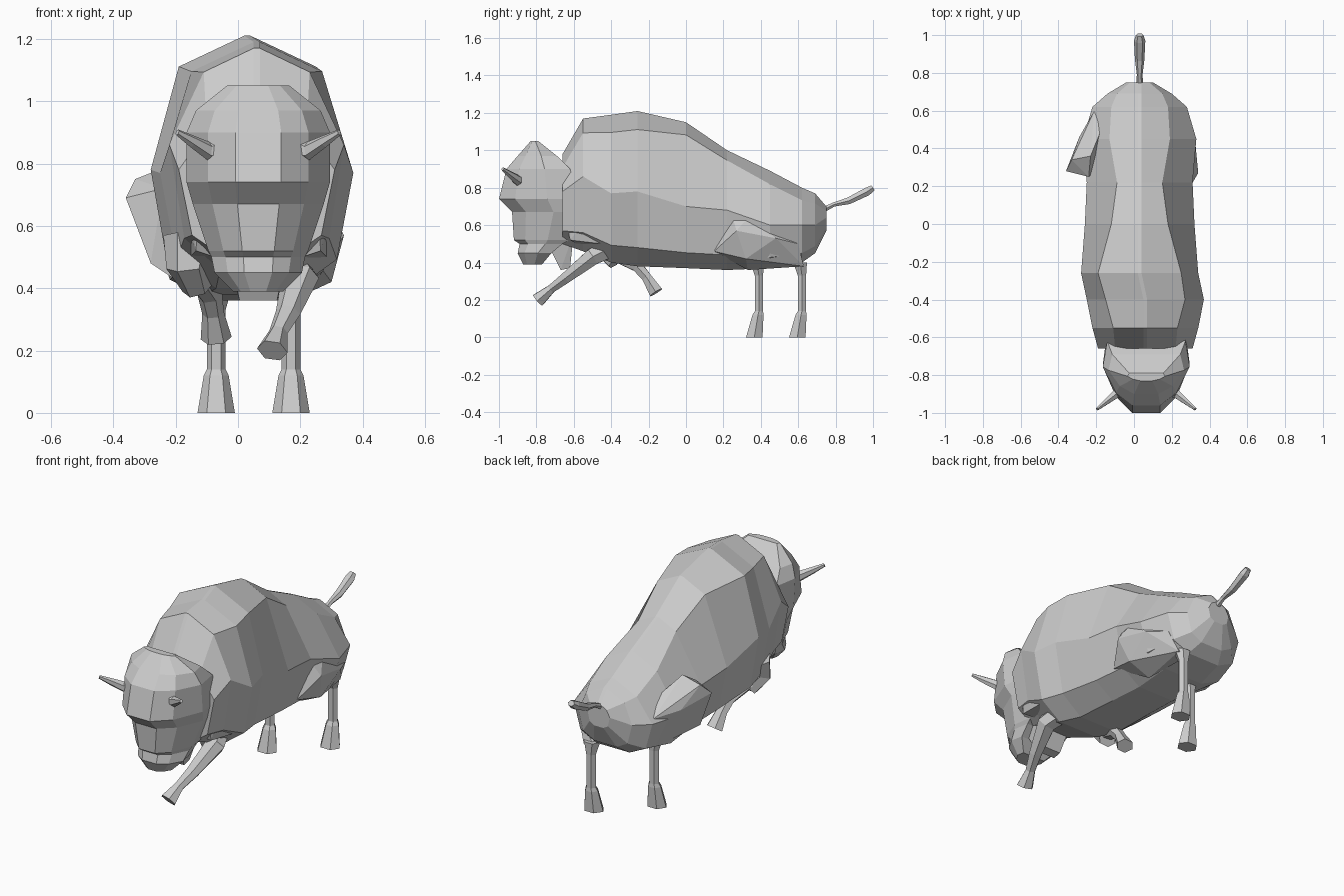
import bpy
import bmesh
from math import cos, sin, pi
from mathutils import Vector

cube = bpy.data.objects.get("Cube")
if cube:
    bpy.data.objects.remove(cube, do_unlink=True)

colour = (.6, .6, .6, 1)
grey = bpy.data.materials.new("hide_grey")
grey.use_nodes = True
grey.diffuse_color = colour
for node in grey.node_tree.nodes:
    if node.type == 'BSDF_PRINCIPLED':
        node.inputs["Base Color"].default_value = colour


def finish(name, bm):
    bmesh.ops.recalc_face_normals(bm, faces=bm.faces[:])
    mesh = bpy.data.meshes.new(name)
    bm.to_mesh(mesh)
    bm.free()
    mesh.materials.append(grey)
    obj = bpy.data.objects.new(name, mesh)
    bpy.context.scene.collection.objects.link(obj)


def loft(name, rings):
    """Skin a list of equal-length point rings and cap both ends."""
    bm = bmesh.new()
    loops = [[bm.verts.new(point) for point in ring] for ring in rings]
    count = len(loops[0])
    for lower, upper in zip(loops, loops[1:]):
        for i in range(count):
            j = (i + 1) % count
            bm.faces.new((lower[i], lower[j], upper[j], upper[i]))
    bm.faces.new(loops[0])
    bm.faces.new(loops[-1])
    finish(name, bm)


def hull(name, points):
    """Wrap a faceted muscle or tuft around a few points."""
    bm = bmesh.new()
    for point in points:
        bm.verts.new(point)
    result = bmesh.ops.convex_hull(bm, input=bm.verts[:])
    loose = {geom for geom in result["geom_interior"] + result["geom_unused"]
             if isinstance(geom, bmesh.types.BMVert)}
    bmesh.ops.delete(bm, geom=list(loose), context='VERTS')
    finish(name, bm)


def limb(name, path, flatness=.85, level=False):
    """Six-sided tube through (x, y, z, radius) stations."""
    points = [Vector(station[:3]) for station in path]
    rings = []
    for i, point in enumerate(points):
        before = points[max(i - 1, 0)]
        after = points[min(i + 1, len(points) - 1)]
        tangent = Vector((0, 0, -1)) if level else (after - before).normalized()
        # Sideways limbs such as horns are framed on the vertical axis
        axis = Vector((0, 0, 1) if abs(tangent.x) > .6 else (1, 0, 0))
        side = (axis - tangent * axis.dot(tangent)).normalized()
        depth = side.cross(tangent) * flatness
        radius = path[i][-1]
        rings.append([point + radius * (side * cos(k * pi / 3) + depth * sin(k * pi / 3))
                      for k in range(6)])
    loft(name, rings)


def mirrored_ring(centre, side, place):
    """Close a half section with its mirror image across the centre line."""
    return ([place(centre + x, other) for x, other in side]
            + [place(centre - x, other) for x, other in reversed(side)])


# Body: y, top height, ridge half width, flank half width, flank height, belly height
body_rings = []
for y, top, ridge, flank, middle, belly in [
        (-.66, .98, .16, .25, .78, .5),
        (-.55, 1.17, .17, .28, .86, .46),
        (-.4, 1.19, .21, .31, .77, .4),
        (-.26, 1.21, .22, .31, .78, .38),
        (0, 1.15, .15, .29, .7, .37),
        (.22, 1, .12, .28, .68, .36),
        (.45, .89, .16, .3, .6, .37),
        (.62, .8, .15, .25, .6, .4),
        (.69, .77, .12, .17, .6, .45),
        (.75, .7, .05, .07, .64, .57)]:
    side = [(.01, top), (ridge, top - .45 * ridge), (flank, middle),
            (.83 * flank, belly + .25 * (middle - belly)), (.42 * flank, belly)]
    centre = .06 if y < -.3 else .03
    body_rings.append(mirrored_ring(centre, side, lambda x, z: (x, y, z)))
loft("body", body_rings)

# Head: height, front y, back y, half width
head_x = .065
head_rings = []
for z, front, back, width in [
        (1.05, -.83, -.79, .1),
        (.97, -.9, -.69, .2),
        (.9, -.96, -.62, .23),
        (.74, -1, -.57, .23),
        (.67, -.93, -.56, .21),
        (.52, -.92, -.62, .16),
        (.5, -.89, -.66, .15),
        (.45, -.9, -.72, .14),
        (.39, -.87, -.77, .08)]:
    length = back - front
    side = [(.32 * width, front), (.7 * width, front + .2 * length),
            (width, front + .6 * length), (.9 * width, back)]
    head_rings.append(mirrored_ring(head_x, side, lambda x, y: (x, y, z)))
loft("head", head_rings)

# Beard under the jaw
hull("beard", [(head_x + sign * width, y, z) for sign in (-1, 1)
               for width, y, z in [(.09, -.74, .5), (.06, -.67, .36),
                                   (.06, -.62, .37), (.12, -.6, .56)]])

# Paired horns and mane locks
for label, sign in (("left", 1), ("right", -1)):
    limb(label + "_horn", [(head_x + sign * out, y, z, radius)
                           for out, y, z, radius in [
                               (.1, -.88, .86, .04), (.16, -.9, .84, .03),
                               (.21, -.94, .87, .02), (.26, -.98, .9, .01)]])
    hull(label + "_mane", [(head_x + sign * out, y, z) for out, y, z in [
        (.18, -.68, .8), (.25, -.58, .82), (.29, -.42, .77), (.22, -.45, .5),
        (.2, -.62, .52), (.08, -.55, .48), (.1, -.5, .75)]])

# Tail
limb("tail", [(.03, .73, .68, .02), (.03, .79, .71, .015),
              (.03, .87, .73, .025), (.03, .97, .78, .03), (.03, 1, .8, .02)])

# Front legs: one reaching forward, one tucked under
limb("left_front_leg", [(.14, -.36, .5, .07), (.2, -.5, .43, .06),
                        (.16, -.64, .32, .04), (.13, -.72, .26, .03),
                        (.11, -.79, .2, .05)])
limb("right_front_upper_leg", [(-.15, -.42, .56, .09), (-.16, -.44, .47, .07),
                               (-.13, -.38, .4, .05)])
limb("right_front_lower_leg", [(-.13, -.38, .44, .045), (-.09, -.26, .38, .04),
                               (-.08, -.21, .32, .035), (-.07, -.16, .24, .05)])

# Thighs blending back into the rump
hull("left_thigh", [(.34, .27, .57), (.3, .34, .65), (.29, .25, .64),
                    (.32, .48, .53), (.3, .32, .42), (.17, .33, .36),
                    (.14, .63, .38), (.21, .63, .38), (.26, .6, .5),
                    (.27, .15, .46)])
hull("right_thigh", [(-.36, .28, .69), (-.33, .34, .75), (-.23, .36, .79),
                     (-.24, .25, .72), (-.29, .46, .64), (-.28, .27, .48),
                     (-.19, .28, .42), (-.07, .4, .37), (-.2, .54, .44),
                     (-.21, .6, .62), (-.1, .68, .6)])

# Hind shanks with flared hooves: height, radius, forward shift
for label, x, y in (("left", .17, .62), ("right", -.07, .39)):
    limb(label + "_hind_leg", [(x, y - shift, z, radius) for z, radius, shift in [
        (.4, .05, .01), (.33, .03, 0), (.14, .03, 0), (.12, .04, .005),
        (0, .06, .025)]], level=True)
